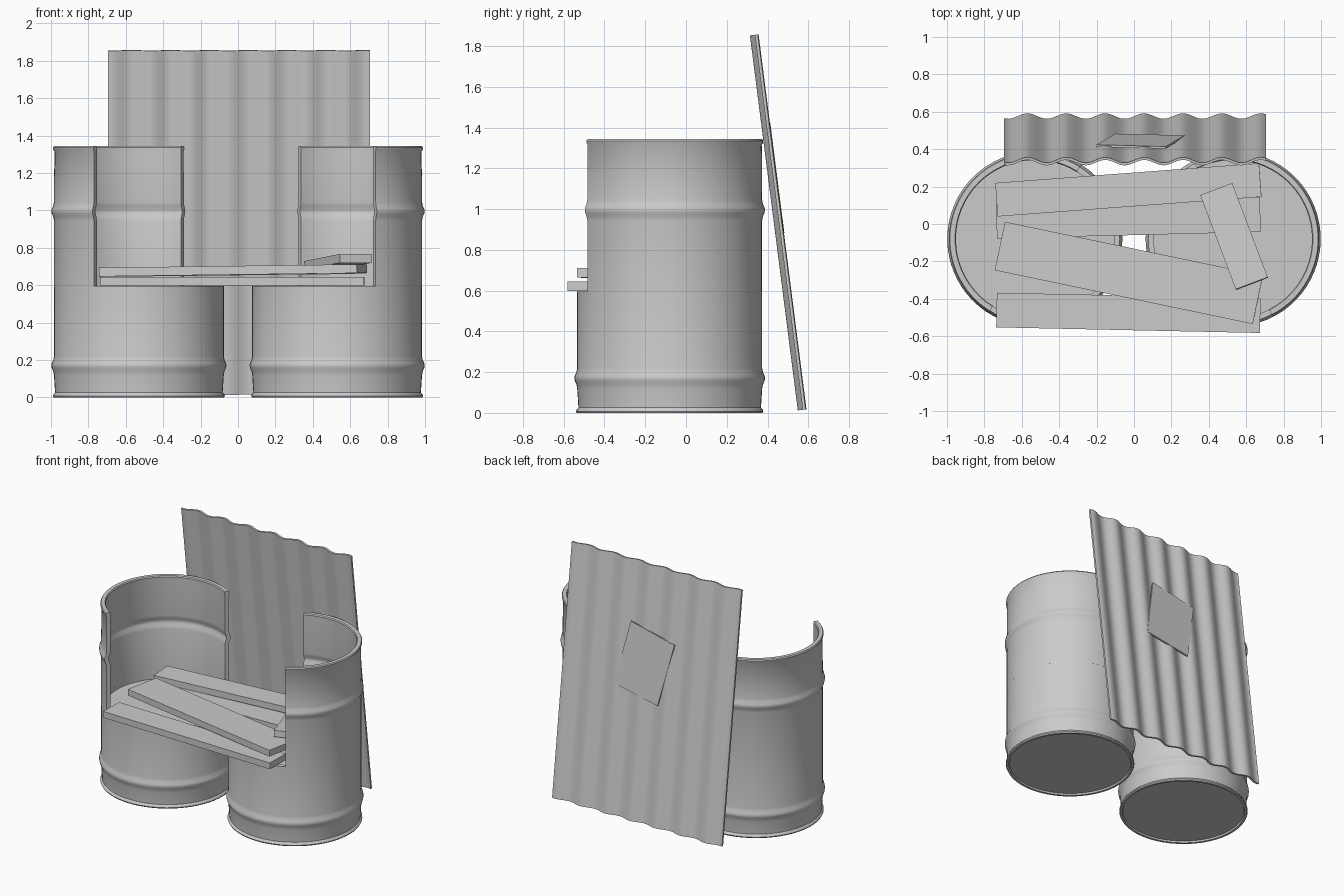
import bpy, bmesh, math
from mathutils import Vector, Matrix

if "Cube" in bpy.data.objects:
    bpy.data.objects.remove(bpy.data.objects["Cube"])


def finish(name, bm, smooth=True):
    bmesh.ops.recalc_face_normals(bm, faces=bm.faces)
    me = bpy.data.meshes.new(name)
    bm.to_mesh(me)
    bm.free()
    ob = bpy.data.objects.new(name, me)
    bpy.context.collection.objects.link(ob)
    if smooth:
        bpy.ops.object.select_all(action='DESELECT')
        ob.select_set(True)
        bpy.context.view_layer.objects.active = ob
        bpy.ops.object.shade_smooth_by_angle(angle=math.radians(35))
    return ob


def lathe(name, profile, center, start, sweep, steps, closed):
    """Revolve an (r, z) profile; a partial sweep of a closed profile is capped."""
    bm = bmesh.new()
    rings = []
    full = sweep >= 360
    for i in range(steps if full else steps + 1):
        a = math.radians(start + sweep * i / steps)
        rings.append([bm.verts.new((center[0] + r * math.cos(a),
                                    center[1] + r * math.sin(a), z)) for r, z in profile])
    n = len(profile)
    for i in range(steps):
        p, q = rings[i], rings[(i + 1) % len(rings)]
        for j in range(n if closed else n - 1):
            k = (j + 1) % n
            bm.faces.new((p[j], q[j], q[k], p[k]))
    if not full:
        bm.faces.new(rings[0])
        bm.faces.new(rings[-1])
    bmesh.ops.remove_doubles(bm, verts=bm.verts, dist=1e-5)
    return finish(name, bm)


# Barrel halves: closed drum below, half shell backrest above
R, T, CUT = 0.454, 0.03, 0.595
rib = [(0.0, -0.05), (0.004, -0.03), (0.012, -0.012), (0.014, 0.0),
       (0.012, 0.012), (0.004, 0.03), (0.0, 0.05)]
low = [(0, 0.012), (R - 0.02, 0.012), (R - 0.015, 0), (R + 0.002, 0),
       (R + 0.006, 0.008), (R + 0.002, 0.018), (R - 0.006, 0.026)]
low += [(R + d, 0.17 + z) for d, z in rib]
low += [(R, CUT), (R - T, CUT), (R - T, 0.57), (0, 0.57)]
high = [(R, CUT - 0.005)] + [(R + d, 0.995 + z) for d, z in rib]
high += [(R - 0.002, 1.315), (R + 0.004, 1.325), (R + 0.005, 1.335), (R, 1.343),
         (R - T + 0.003, 1.343), (R - T - 0.002, 1.335), (R - T, 1.315)]
high += [(R - T + d, 0.995 + z) for d, z in reversed(rib)] + [(R - T, CUT - 0.005)]

for side, x, start in (("left", -0.53, 58), ("right", 0.53, -63)):
    lathe(side + "_barrel_base", low, (x, -0.08), 0, 360, 64, False)
    lathe(side + "_barrel_backrest", high, (x, -0.08), start, 180, 36, True)


# Seat planks
def plank(name, a, b, width, thick=0.047):
    """Board whose centre line runs from a to b."""
    a, b = Vector(a), Vector(b)
    d = (b - a).normalized()
    s = Vector((0, 0, 1)).cross(d).normalized()
    rot = Matrix((d, s, d.cross(s))).transposed().to_4x4()
    bm = bmesh.new()
    bmesh.ops.create_cube(bm, size=1, matrix=Matrix.Translation((a + b) / 2) @ rot
                          @ Matrix.Diagonal(((b - a).length, width, thick, 1)))
    finish(name, bm, False)


plank("front_plank", (-0.735, -0.46, 0.621), (0.675, -0.49, 0.621), 0.185)
plank("middle_plank", (-0.735, 0.015, 0.621), (0.675, 0.05, 0.621), 0.185)
plank("back_plank", (-0.735, 0.13, 0.668), (0.675, 0.235, 0.684), 0.18)
plank("diagonal_plank", (-0.717, -0.118, 0.67), (0.662, -0.405, 0.688), 0.265)
plank("short_plank", (0.44, 0.185, 0.705), (0.63, -0.318, 0.743), 0.183)

# Leaning corrugated sheet
BOTTOM, TOP = Vector((0, 0.57, 0.015)), Vector((0, 0.335, 1.855))
UP = (TOP - BOTTOM).normalized()
NORM = Vector((1, 0, 0)).cross(UP) * -1
if NORM.y < 0:
    NORM = -NORM
X0, X1, N = -0.695, 0.705, 112
bm = bmesh.new()
rows = []
for i in range(N + 1):
    x = X0 + (X1 - X0) * i / N
    w = 0.0145 * math.cos(2 * math.pi * (x + 0.57) / 0.208)
    rows.append([bm.verts.new(p + Vector((x, 0, 0)) + NORM * (w + o))
                 for p, o in ((BOTTOM, -0.007), (BOTTOM, 0.007), (TOP, 0.007), (TOP, -0.007))])
for p, q in zip(rows, rows[1:]):
    for j in range(4):
        k = (j + 1) % 4
        bm.faces.new((p[j], q[j], q[k], p[k]))
bm.faces.new(rows[0])
bm.faces.new(rows[-1])
finish("corrugated_sheet", bm)

# Square patch on the back of the sheet
bm = bmesh.new()
layers = []
for o in (0.012, 0.0235):
    layers.append([bm.verts.new(BOTTOM + UP * (z - 0.015) * 1.008 + Vector((x, 0, 0)) + NORM * o)
                   for x, z in ((-0.20, 1.34), (-0.10, 0.88), (0.27, 0.95), (0.17, 1.42))])
bm.faces.new(layers[0])
bm.faces.new(layers[1])
for j in range(4):
    k = (j + 1) % 4
    bm.faces.new((layers[0][j], layers[0][k], layers[1][k], layers[1][j]))
finish("sheet_patch", bm, False)
